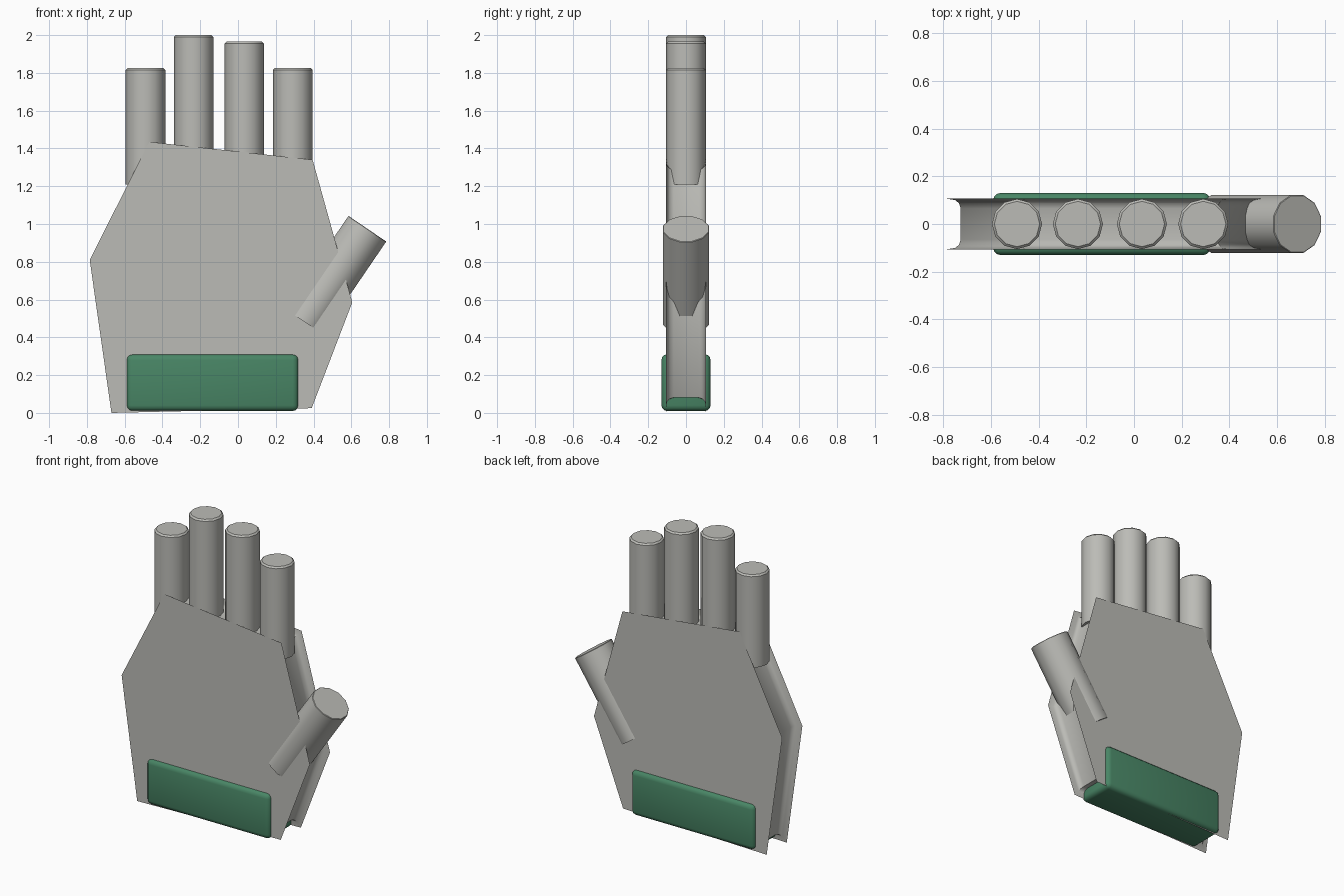
import bpy, bmesh, math
from mathutils import Vector

if "Cube" in bpy.data.objects:
    bpy.data.objects.remove(bpy.data.objects["Cube"])


def material(name, rgb):
    m = bpy.data.materials.new(name)
    m.diffuse_color = (*rgb, 1)
    m.use_nodes = True
    m.node_tree.nodes["Principled BSDF"].inputs["Base Color"].default_value = m.diffuse_color
    return m


GREY = material("warm_grey", (0.50, 0.50, 0.47))
GREEN = material("cuff_green", (0.065, 0.235, 0.13))


def finish(bm, name, mat, angle=40):
    bmesh.ops.recalc_face_normals(bm, faces=bm.faces)
    me = bpy.data.meshes.new(name)
    bm.to_mesh(me)
    bm.free()
    me.materials.append(mat)
    ob = bpy.data.objects.new(name, me)
    bpy.context.collection.objects.link(ob)
    bpy.ops.object.select_all(action='DESELECT')
    ob.select_set(True)
    bpy.context.view_layer.objects.active = ob
    bpy.ops.object.shade_smooth_by_angle(angle=math.radians(angle))
    return ob


def inset(pts, d):
    """Move each side of a clockwise outline inwards by d."""
    out = []
    for i, p in enumerate(pts):
        a = (p - pts[i - 1]).normalized()
        b = (pts[(i + 1) % len(pts)] - p).normalized()
        na, nb = Vector((a.y, -a.x)), Vector((b.y, -b.x))
        out.append(p + (na + nb) * d / (1 + na.dot(nb)))
    return out


def digit(name, start, end, r, turn, bevel):
    """Twelve-sided digit with a softened rim at its tip."""
    start, end = Vector(start), Vector(end)
    axis = end - start
    u, v = Vector((0, 1, 0)), axis.normalized().cross(Vector((0, 1, 0)))
    bm = bmesh.new()
    rings = []
    for c, rad in ((start, r), (end - axis.normalized() * bevel, r), (end, r - bevel)):
        rings.append([bm.verts.new(c + rad * (u * math.cos(t) + v * math.sin(t)))
                      for t in (math.tau * i / 12 + turn for i in range(12))])
    for lo, hi in zip(rings, rings[1:]):
        for i in range(12):
            bm.faces.new((lo[i - 1], lo[i], hi[i], hi[i - 1]))
    bm.faces.new(rings[0])
    bm.faces.new(rings[-1])
    return finish(bm, name, GREY)


# Palm: two flat plates joined by a recessed, hollowed rim
outline = [Vector(p) for p in ((-0.67, 0.0), (-0.785, 0.81), (-0.47, 1.435),
                               (0.395, 1.34), (0.605, 0.585), (0.39, 0.025))]
half = [(0.106, 0), (0.1, 0.035), (0.087, 0.05), (0.065, 0.057)]
section = [(-y, d) for y, d in half] + half[::-1]
bm = bmesh.new()
loops = [[bm.verts.new((p.x, y, p.y)) for p in inset(outline, d)] for y, d in section]
for lo, hi in zip(loops, loops[1:]):
    for i in range(6):
        bm.faces.new((lo[i - 1], lo[i], hi[i], hi[i - 1]))
bm.faces.new(loops[0])
bm.faces.new(loops[-1])
finish(bm, "palm", GREY, 35)

# Fingers
for name, x, top in (("little_finger", -0.49, 1.825), ("ring_finger", -0.235, 2.0),
                     ("middle_finger", 0.033, 1.965), ("index_finger", 0.29, 1.825)):
    digit(name, (x, 0, 1.208), (x, 0, top), 0.105, 0, 0.01)

# Thumb, leaning outwards through the palm's edge
digit("thumb", (0.35, 0, 0.483), (0.685, 0, 0.975), 0.125, math.pi / 12, 0.003)

# Wrist cuff: rounded block
bm = bmesh.new()
bmesh.ops.create_cube(bm, size=1)
for v in bm.verts:
    v.co = Vector((-0.135 + v.co.x * 0.91, v.co.y * 0.26, 0.16 + v.co.z * 0.30))
bmesh.ops.bevel(bm, geom=bm.edges[:], offset=0.03, segments=3, profile=0.5, affect='EDGES')
finish(bm, "wrist_cuff", GREEN)
